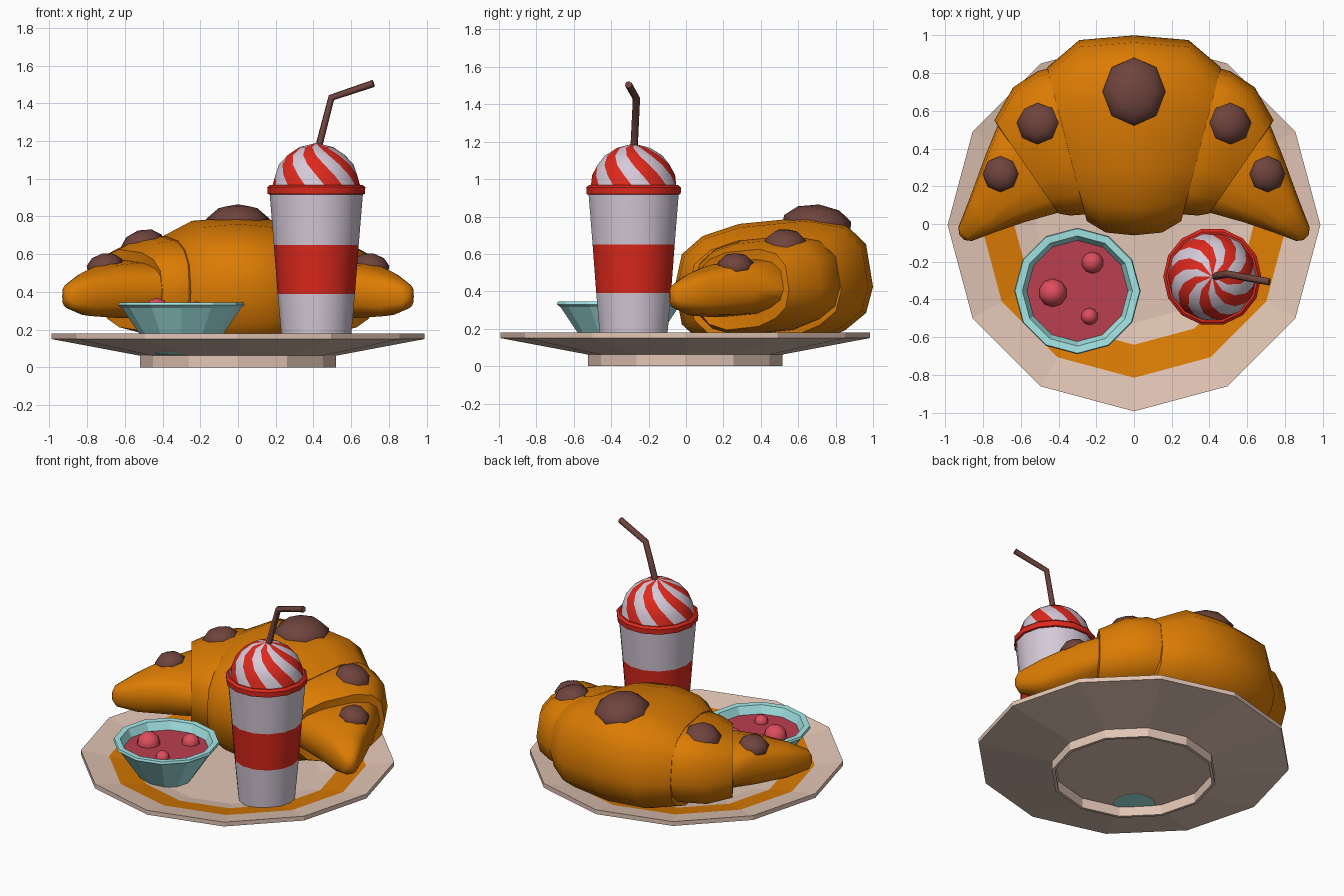
import bpy, bmesh, math

if "Cube" in bpy.data.objects:
    bpy.data.objects.remove(bpy.data.objects["Cube"])

def mat(name, rgb):
    m = bpy.data.materials.new(name)
    m.diffuse_color = (*rgb, 1)
    m.use_nodes = True
    m.node_tree.nodes["Principled BSDF"].inputs["Base Color"].default_value = m.diffuse_color
    return m

TAN = mat("tan_china", (0.76, 0.56, 0.46))
ORANGE = mat("baked_orange", (0.71, 0.20, 0.001))
BROWN = mat("chocolate", (0.16, 0.057, 0.047))
WHITE = mat("cream_white", (0.67, 0.59, 0.69))
RED = mat("bright_red", (0.73, 0.022, 0.012))
TEAL = mat("pale_teal", (0.37, 0.79, 0.79))
JAM = mat("jam_red", (0.50, 0.05, 0.08))
BERRY = mat("berry_pink", (0.73, 0.075, 0.11))


def finish(bm, name, mats, smooth=None):
    bmesh.ops.recalc_face_normals(bm, faces=bm.faces)
    me = bpy.data.meshes.new(name)
    bm.to_mesh(me)
    bm.free()
    ob = bpy.data.objects.new(name, me)
    bpy.context.collection.objects.link(ob)
    for m in mats:
        me.materials.append(m)
    if smooth:
        bpy.ops.object.select_all(action='DESELECT')
        ob.select_set(True)
        bpy.context.view_layer.objects.active = ob
        bpy.ops.object.shade_smooth_by_angle(angle=math.radians(smooth))
    return ob


def skin(bm, rings, rule):
    """Bridge successive rings of points; rule(band, side) gives the material."""
    n = len(rings[0])
    vs = [[bm.verts.new(p) for p in r] for r in rings]
    for k in range(len(vs) - 1):
        for i in range(n):
            j = (i + 1) % n
            f = bm.faces.new((vs[k][i], vs[k][j], vs[k + 1][j], vs[k + 1][i]))
            f.material_index = rule(k, i)
    return vs


def lathe(name, profile, centre, mats, n=12, rule=lambda k, i: 0, twist=0, smooth=None):
    bm = bmesh.new()
    rings = []
    for k, (r, z) in enumerate(profile):
        r = max(r, 0.0005)
        off = twist * k / (len(profile) - 1)
        rings.append([(centre[0] + r * math.cos(2 * math.pi * i / n + off),
                       centre[1] + r * math.sin(2 * math.pi * i / n + off), z) for i in range(n)])
    vs = skin(bm, rings, rule)
    for k in (0, -1):
        f = bm.faces.new(vs[k])
        f.material_index = rule(0 if k == 0 else len(profile) - 2, 0)
    return finish(bm, name, mats, smooth)


def loft(name, sections, sx=1, n=14):
    """Pastry piece from sections (front x, front y, back x, back y, bottom z, top z)."""
    def spow(v):
        return math.copysign(abs(v) ** 0.7, v)
    bm = bmesh.new()
    rings = []
    for fx, fy, bx, by, z0, z1 in sections:
        ring = []
        for i in range(n):
            a = 2 * math.pi * i / n
            t, h = spow(math.cos(a)), spow(math.sin(a))
            u = 0.5 + 0.5 * t
            z = (z0 + z1) / 2 + h * (z1 - z0) / 2
            # back higher than front, underside follows the plate
            z += (0.05 * t * max(h, 0) + 0.11 * max(t, 0) * max(-h, 0)) * (by - fy)
            ring.append((sx * (fx + (bx - fx) * u), fy + (by - fy) * u, z))
        rings.append(ring)
    vs = skin(bm, rings, lambda k, i: 0)
    bm.faces.new(vs[0])
    bm.faces.new(vs[-1])
    return finish(bm, name, [ORANGE], 45)


def blob(name, pos, size, material, tilt=(0, 0, 0), seg=8, rings=5):
    bpy.ops.mesh.primitive_uv_sphere_add(segments=seg, ring_count=rings, location=pos, rotation=tilt)
    ob = bpy.context.object
    ob.name = name
    ob.scale = size
    ob.data.materials.append(material)
    bpy.ops.object.shade_smooth_by_angle(angle=math.radians(40))


# Plate with painted ring and hollow foot
lathe("plate", [(0, .09), (.52, .09), (.635, .113), (.81, .147), (.988, .18), (.988, .15),
                (.52, .062), (.52, 0), (.5, 0), (.5, .068), (0, .068)],
      (0, -.005), [TAN, ORANGE], rule=lambda k, i: int(k == 2))

# Croissant: middle, shoulders and tips
half = [(.15, -.045, .29, .975, .085, .765), (.25, .015, .46, .83, .12, .69), (.28, .15, .45, .7, .2, .58)]
loft("croissant_middle",
     [(-a, b, -c, d, e, f) for a, b, c, d, e, f in reversed(half)] + [(0, -.06, 0, 1.0, .064, .785)] + half)
for side, sx in (("left", -1), ("right", 1)):
    loft("croissant_shoulder_" + side,
         [(.2, .06, .40, .84, .16, .68), (.27, .05, .51, .81, .16, .69), (.34, .045, .64, .725, .16, .67),
          (.40, .055, .74, .55, .19, .62), (.42, .12, .70, .48, .25, .53)], sx)
    loft("croissant_tip_" + side,
         [(.36, .07, .66, .55, .27, .56), (.42, .055, .72, .53, .26, .565), (.58, .01, .785, .37, .26, .55),
          (.74, -.045, .87, .14, .27, .50), (.86, -.09, .932, -.02, .31, .44),
          (.90, -.085, .925, -.06, .35, .40)], sx)
    blob("chip_shoulder_" + side, (sx * .505, .535, .645), (.12, .12, .085), BROWN, (-.1, sx * .3, 0))
    blob("chip_tip_" + side, (sx * .705, .265, .535), (.10, .10, .07), BROWN, (0, sx * .2, 0))
blob("chip_middle", (0, .70, .755), (.175, .19, .11), BROWN, (-.1, 0, 0))

# Cup with red band, rim and swirled cream
C = (.415, -.28)
lathe("cup", [(.18, .11), (.205, .39), (.225, .65), (.248, .93)], C, [WHITE, RED],
      n=14, rule=lambda k, i: int(k == 1), smooth=40)
lathe("cup_rim", [(.24, .915), (.258, .92), (.26, .955), (.245, .968), (.22, .965)], C, [RED], n=14, smooth=40)
lathe("cream_dome", [(.235, .955), (.222, 1.02), (.198, 1.075), (.155, 1.125), (.09, 1.167), (0, 1.19)],
      C, [WHITE, RED], n=14, rule=lambda k, i: i % 2, twist=-1.15, smooth=40)

# Bent straw
cu = bpy.data.curves.new("straw", 'CURVE')
cu.dimensions = '3D'
cu.bevel_depth = .02
cu.bevel_resolution = 1
cu.use_fill_caps = True
sp = cu.splines.new('POLY')
pts = [(.415, -.28, 1.12), (.495, -.265, 1.43), (.718, -.307, 1.505)]
sp.points.add(len(pts) - 1)
for p, co in zip(sp.points, pts):
    p.co = (*co, 1)
cu.materials.append(BROWN)
straw = bpy.data.objects.new("straw", cu)
bpy.context.collection.objects.link(straw)

# Bowl of jam with berries
B = (-.30, -.355)
lathe("bowl", [(0, .064), (.13, .066), (.165, .09), (.225, .18), (.315, .315), (.335, .33), (.33, .345),
               (.292, .343), (.25, .25), (0, .25)], B, [TEAL])
lathe("jam", [(.262, .275), (.27, .29), (0, .29)], B, [JAM])
for k, (x, y, r) in enumerate([(-.43, -.365, .075), (-.22, -.205, .058), (-.235, -.49, .045)]):
    blob("berry_%d" % (k + 1), (x, y, .292), (r, r, r), BERRY, seg=10, rings=6)
